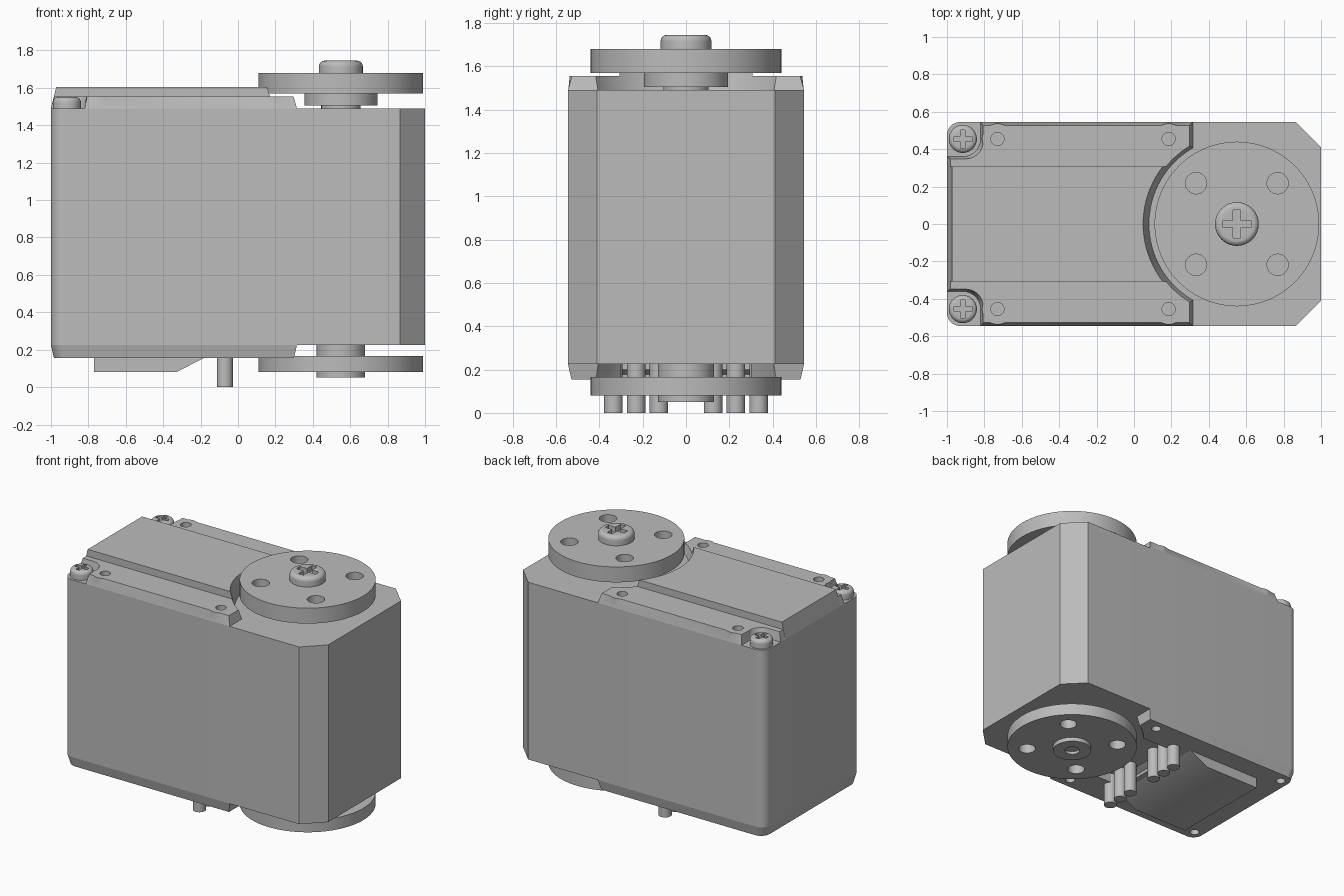
import bpy, bmesh, math

if "Cube" in bpy.data.objects:
    bpy.data.objects.remove(bpy.data.objects["Cube"], do_unlink=True)

GREY = bpy.data.materials.new("plain grey")
GREY.use_nodes = True
GREY.diffuse_color = (0.5, 0.5, 0.5, 1)
GREY.node_tree.nodes["Principled BSDF"].inputs["Base Color"].default_value = (0.5, 0.5, 0.5, 1)

AXLE = 0.55          # x of the output shaft
HALF_Y = 0.545       # half the case width
HOLE_Y = 0.455       # y of the case screws


def make(name, bm):
    bmesh.ops.recalc_face_normals(bm, faces=bm.faces)
    mesh = bpy.data.meshes.new(name)
    bm.to_mesh(mesh)
    bm.free()
    mesh.materials.append(GREY)
    ob = bpy.data.objects.new(name, mesh)
    bpy.context.collection.objects.link(ob)
    return ob


def prism(name, outline, z0, z1, in0=0, in1=0):
    """Upright prism; in0 / in1 pull the lower / upper outline inward."""
    bm = bmesh.new()
    xs, ys = zip(*outline)
    cx, cy = (min(xs) + max(xs)) / 2, (min(ys) + max(ys)) / 2
    hx, hy = max(xs) - cx, max(ys) - cy
    rings = []
    for z, inset in ((z0, in0), (z1, in1)):
        rings.append([bm.verts.new((cx + (x - cx) * (1 - inset / hx),
                                    cy + (y - cy) * (1 - inset / hy), z)) for x, y in outline])
    for ring in rings:
        bm.faces.new(ring)
    for i in range(len(outline)):
        j = (i + 1) % len(outline)
        bm.faces.new((rings[0][i], rings[0][j], rings[1][j], rings[1][i]))
    return make(name, bm)


def lathe(name, profile, x, y=0, sides=64):
    """Closed solid of revolution from (radius, z) pairs."""
    bm = bmesh.new()
    rings = []
    for r, z in profile:
        angles = [math.tau * i / sides for i in range(sides)]
        rings.append([bm.verts.new((x + r * math.cos(a), y + r * math.sin(a), z)) for a in angles])
    for lo, hi in zip(rings, rings[1:]):
        for i in range(sides):
            j = (i + 1) % sides
            bm.faces.new((lo[i], lo[j], hi[j], hi[i]))
    bm.faces.new(rings[0])
    bm.faces.new(rings[-1])
    return make(name, bm)


def cylinder(name, r, z0, z1, x, y=0, sides=32):
    return lathe(name, [(r, z0), (r, z1)], x, y, sides)


def rect(x0, x1, hy, y=0):
    return [(x0, y - hy), (x1, y - hy), (x1, y + hy), (x0, y + hy)]


def arc(cx, cy, r, a0, a1, n=8):
    angles = [math.radians(a0 + (a1 - a0) * i / n) for i in range(n + 1)]
    return [(cx + r * math.cos(a), cy + r * math.sin(a)) for a in angles]


def mirrored(half):
    """Complete an outline whose +y half is given from +x to -x."""
    return half + [(x, -y) for x, y in reversed(half)]


def combine(ob, others, operation="DIFFERENCE"):
    for other in others:
        mod = ob.modifiers.new("combine", "BOOLEAN")
        mod.operation, mod.solver, mod.object = operation, "EXACT", other
    deps = bpy.context.evaluated_depsgraph_get()
    mesh = bpy.data.meshes.new_from_object(ob.evaluated_get(deps))
    ob.modifiers.clear()
    ob.data = mesh
    for other in others:
        bpy.data.objects.remove(other, do_unlink=True)
    return ob


def wheel_clearance(z0, r0, z1, r1):
    return lathe("cutter", [(r0, z0), (r1, z1)], AXLE, sides=96)


def screw(name, r, z0, z1, x, y=0):
    """Round-edged screw head with a cross slot."""
    e = (z1 - z0) * 0.45
    rim = [(r - e + e * math.cos(a), z1 - e + e * math.sin(a))
           for a in (math.radians(15 * i) for i in range(7))]
    head = lathe(name, [(r, z0)] + rim, x, y, 48)
    long, thin, floor = r * 0.64, r * 0.17, z1 - (z1 - z0) * 0.6
    slots = [prism("cutter", rect(x - a, x + a, b, y), floor, z1 + 0.1)
             for a, b in ((long, thin), (thin, long))]
    return combine(head, slots)


def wheel(name, z0, z1):
    holes = [cylinder("cutter", 0.057, z0 - 0.1, z1 + 0.1, AXLE + sx * 0.218, sy * 0.218)
             for sx in (-1, 1) for sy in (-1, 1)]
    return combine(lathe(name, [(0.44, z0), (0.44, z1)], AXLE, sides=96), holes)


# Main case: chamfered at the shaft end, rounded at the other
R = 0.07
case_end = arc(R - 1, HALF_Y - R, R, 90, 180)
prism("case", mirrored([(1, 0.41), (0.865, HALF_Y)] + case_end), 0.225, 1.49)

# Top cover side plates with corner notches, hole bosses and wheel clearance
notch = arc(-0.915, HOLE_Y, 0.095, 0, -90)
top = prism("top_cover", mirrored([(0.315, HALF_Y), (-0.82, HALF_Y)] + notch + [(-1, 0.36)]),
            1.49, 1.555, in1=0.018)
spots = [(x, s * HOLE_Y) for x in (-0.73, 0.185) for s in (-1, 1)]
combine(top, [lathe("boss", [(0.088, 1.495), (0.082, 1.555)], x, y, 32) for x, y in spots], "UNION")
combine(top, [wheel_clearance(1.38, 0.44, 1.71, 0.53)]
        + [cylinder("cutter", 0.035, 1.47, 1.6, x, y) for x, y in spots])

# Raised middle of the top cover
ridge = prism("top_cover_ridge", rect(-1, 0.4, 0.307), 1.49, 1.605, in1=0.028)
for v in ridge.data.vertices:
    v.co.y = math.copysign(0.307, v.co.y)
combine(ridge, [wheel_clearance(1.38, 0.44, 1.71, 0.53)])

# Bottom cover with wheel clearance, pin opening and screw holes
bottom = prism("bottom_cover", mirrored([(0.315, HALF_Y)] + case_end), 0.155, 0.225, in0=0.016)
spots = [(x, s * HOLE_Y) for x in (-0.92, 0.185) for s in (-1, 1)]
combine(bottom, [wheel_clearance(0.1, 0.5, 0.28, 0.455),
                 prism("cutter", rect(-0.14, 0.4, 0.3), 0.1, 0.3)]
        + [cylinder("cutter", 0.032, 0.1, 0.3, x, y) for x, y in spots])

# Connector block under the case, sloped towards the pins
block = prism("connector_block", rect(-0.77, -0.18, 0.38), 0.08, 0.2)
for v in block.data.vertices:
    if v.co.x > -0.5:
        v.co.x = -0.33 if v.co.z < 0.1 else -0.095

# Two rows of three contact pins
for side, s in (("left", 1), ("right", -1)):
    for i in range(3):
        cylinder(f"pin_{side}_{i + 1}", 0.043, 0, 0.225, -0.07, s * (0.125 + 0.105 * i), 24)

# Upper wheel, its hub and its screw
lathe("upper_hub", [(0.105, 1.49), (0.105, 1.505), (0.195, 1.505), (0.195, 1.57)], AXLE)
wheel("upper_wheel", 1.57, 1.68)
screw("wheel_screw", 0.117, 1.68, 1.745, AXLE)

# Lower wheel and its hub with a centre hole
cylinder("lower_hub", 0.13, 0.165, 0.225, AXLE, sides=64)
wheel("lower_wheel", 0.08, 0.165)
combine(cylinder("lower_boss", 0.13, 0.05, 0.08, AXLE, sides=64),
        [cylinder("cutter", 0.05, 0, 0.07, AXLE)])

# Case screws in the corner notches
for side, s in (("left", 1), ("right", -1)):
    screw(f"case_screw_{side}", 0.075, 1.49, 1.55, -0.915, s * HOLE_Y)

# Smooth round parts, keep edges sharp
for ob in bpy.context.scene.objects:
    if ob.type == "MESH":
        ob.data.shade_smooth()
        ob.data.set_sharp_from_angle(angle=math.radians(30))
